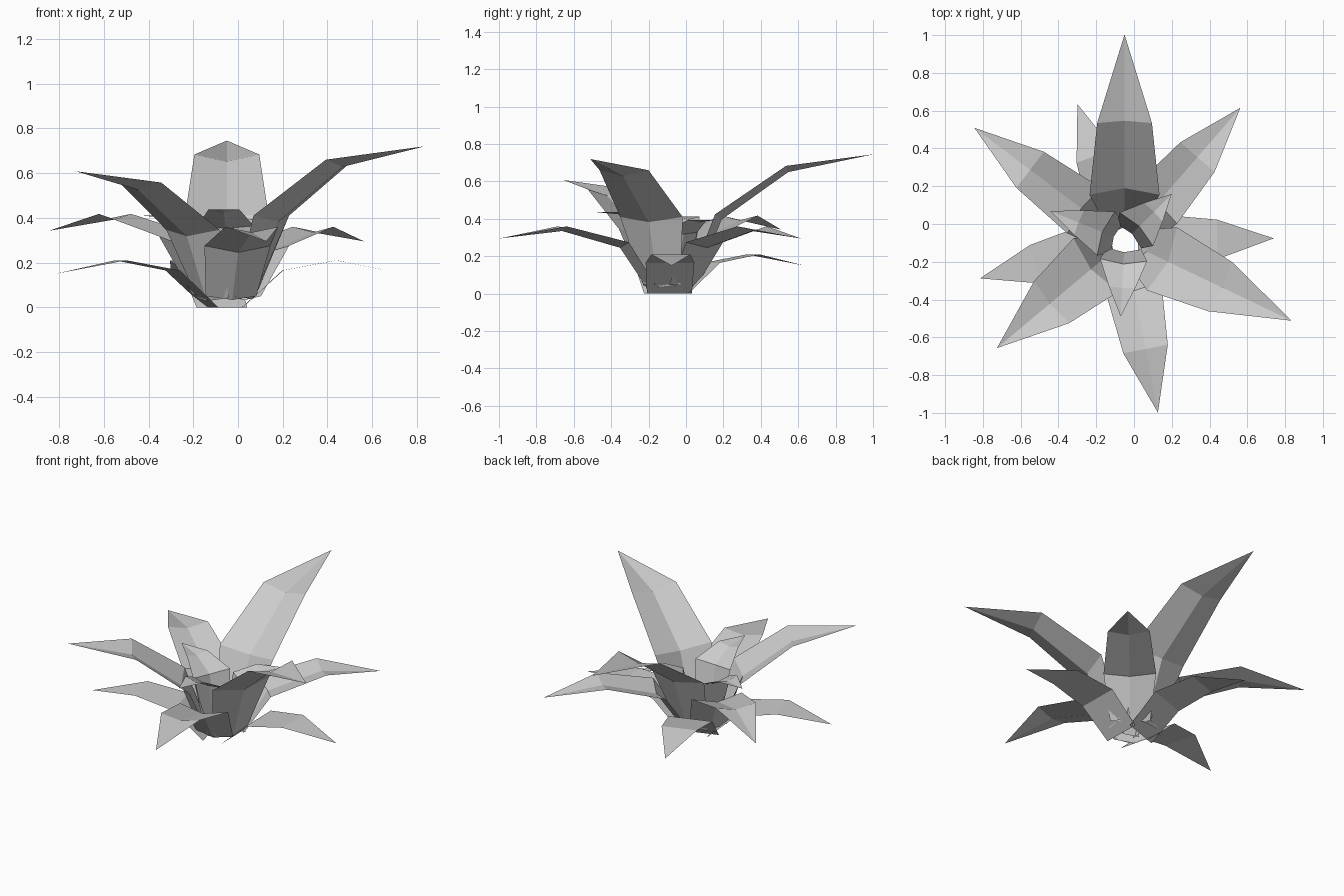
import bpy, bmesh
from math import radians, cos, sin
from mathutils import Vector

if "Cube" in bpy.data.objects:
    bpy.data.objects.remove(bpy.data.objects["Cube"])

CENTRE = Vector((-0.05, -0.09, 0))

# Per tier: stations (radius, height, half width, crease depth) from root to tip,
# then leaves as (heading in degrees, reach scale, height scale)
TIERS = {
    "low_leaf": ([(0.07, 0, 0.12, 0), (0.25, 0.165, 0.13, 0), (0.49, 0.21, 0.105, 0), (0.79, 0.15, 0, 0)],
                 [(1, 1, 1), (109, 0.97, 1), (194.5, 1, 1)]),
    "middle_leaf": ([(0.10, 0.05, 0.115, 0.03), (0.25, 0.275, 0.15, 0.035),
                     (0.585, 0.36, 0.12, 0.025), (0.93, 0.295, 0, 0)],
                    [(49, 1.005, 1), (-79, 0.995, 1), (143, 1.07, 1.16)]),
    "tall_leaf": ([(0.09, 0.05, 0.11, 0.04), (0.22, 0.41, 0.185, 0.045),
                   (0.56, 0.66, 0.145, 0.035), (0.98, 0.72, 0, 0)],
                  [(90, 1.115, 1.035), (-25.5, 1, 1), (220, 0.90, 0.845)]),
    "inner_leaf": ([(0.04, 0.05, 0.09, 0.02), (0.10, 0.35, 0.125, 0.025),
                    (0.245, 0.42, 0.07, 0.015), (0.40, 0.42, 0, 0)],
                   [(-93, 1, 1.04), (158, 1.06, 0.98), (45, 0.88, 0.94)]),
}


def make_leaf(name, profile, heading, reach, rise):
    a = radians(heading)
    out = Vector((cos(a), sin(a), 0))
    side = Vector((-sin(a), cos(a), 0))
    up = Vector((0, 0, 1))
    pts = [CENTRE + out * r * reach + up * z * rise for r, z, w, d in profile]
    bm = bmesh.new()
    rows = []
    for i, p in enumerate(pts[:-1]):
        # crease is pushed away from the upper side of the blade
        along = (pts[i + 1] - pts[max(i - 1, 0)]).normalized()
        w, depth = profile[i][2:]
        mid = p - along.cross(side).normalized() * depth
        rows.append([bm.verts.new(q) for q in (p - side * w, mid, p + side * w)])
    tip = bm.verts.new(pts[-1])
    for lo, hi in zip(rows, rows[1:]):
        for k in range(2):
            bm.faces.new((lo[k], hi[k], hi[k + 1], lo[k + 1]))
    for k in range(2):
        bm.faces.new((rows[-1][k], tip, rows[-1][k + 1]))
    # upper side faces up
    bm.normal_update()
    if sum(f.normal.z for f in bm.faces) < 0:
        bmesh.ops.reverse_faces(bm, faces=bm.faces[:])
    mesh = bpy.data.meshes.new(name)
    bm.to_mesh(mesh)
    bm.free()
    bpy.context.collection.objects.link(bpy.data.objects.new(name, mesh))


# Rosette of creased leaves
for tier, (profile, leaves) in TIERS.items():
    for n, (heading, reach, rise) in enumerate(leaves, 1):
        make_leaf(f"{tier}_{n}", profile, heading, reach, rise)
